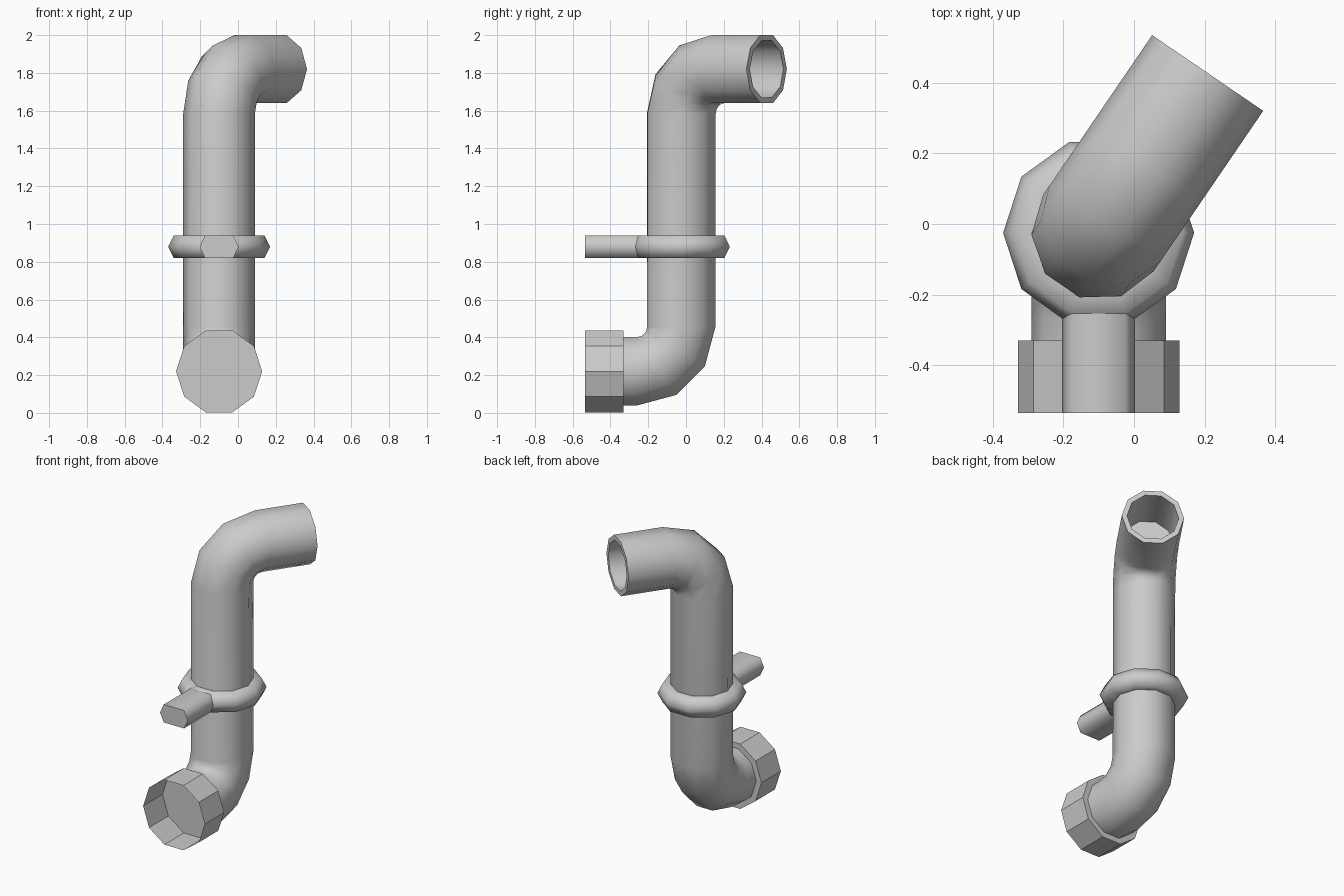
import bpy, math
from mathutils import Vector

if "Cube" in bpy.data.objects:
    bpy.data.objects.remove(bpy.data.objects["Cube"])

N = 10                              # sides of every round part
AX, AY = -0.10, -0.025              # axis of the upright pipe
R, R_IN, BEND = 0.19, 0.158, 0.235  # pipe radius, bore radius, bend radius
TURN = math.radians(34.3)           # heading of the upper outlet
Z_LOW, Z_HIGH = 0.22, 1.82          # heights of the two horizontal runs

X, Y, Z = Vector((1, 0, 0)), Vector((0, 1, 0)), Vector((0, 0, 1))

grey = bpy.data.materials.new("light_grey")
grey.diffuse_color = (0.6, 0.6, 0.6, 1)
grey.use_nodes = True
grey.node_tree.nodes["Principled BSDF"].inputs["Base Color"].default_value = grey.diffuse_color


def ring(center, u, v, r, shift=0):
    """Regular polygon of N points in the plane of u and v."""
    angles = [2 * math.pi * (i + shift) / N for i in range(N)]
    return [center + u * (r * math.cos(a)) + v * (r * math.sin(a)) for a in angles]


def loft(name, rings, cap_start=False, cap_end=False, closed=False, angle=50):
    """Skin consecutive rings of points into one mesh."""
    n = len(rings[0])
    verts = [p for rg in rings for p in rg]
    faces = []
    m = len(rings)
    for k in range(m if closed else m - 1):
        a, b = k * n, ((k + 1) % m) * n
        for i in range(n):
            j = (i + 1) % n
            faces.append((a + i, a + j, b + j, b + i))
    if cap_start:
        faces.append(tuple(reversed(range(n))))
    if cap_end:
        faces.append(tuple(range((m - 1) * n, m * n)))
    mesh = bpy.data.meshes.new(name)
    mesh.from_pydata(verts, [], faces)
    mesh.materials.append(grey)
    obj = bpy.data.objects.new(name, mesh)
    bpy.context.collection.objects.link(obj)
    bpy.ops.object.select_all(action='DESELECT')
    obj.select_set(True)
    bpy.context.view_layer.objects.active = obj
    bpy.ops.object.shade_smooth_by_angle(angle=math.radians(angle))
    return obj


# Pipe: lower inlet, lower bend, upright, upper bend, bored outlet
low_c = Vector((AX, AY - BEND, Z_LOW + BEND))
rings = [ring(Vector((AX, -0.33, Z_LOW)), X, -Z, R)]
for deg in (90, 60, 30, 0):
    t = math.radians(deg)
    out = Y * math.cos(t) - Z * math.sin(t)
    rings.append(ring(low_c + out * BEND, X, out, R))

head = Vector((math.sin(TURN), math.cos(TURN), 0))
side = Vector((math.cos(TURN), -math.sin(TURN), 0))
high_c = Vector((AX, AY, Z_HIGH - BEND)) + head * BEND
for deg in (0, 30, 60, 90):
    t = math.radians(deg)
    out = Z * math.sin(t) - head * math.cos(t)
    rings.append(ring(high_c + out * BEND, side, -out, R, 1))

mouth = Vector((AX, AY, Z_HIGH)) + head * 0.547
rings.append(ring(mouth, side, -Z, R, 1))
rings.append(ring(mouth, side, -Z, R_IN, 1))
rings.append(ring(mouth - head * 0.32, side, -Z, R_IN, 1))
loft("pipe", rings, cap_start=True, cap_end=True)

# Socket collar: thin open sleeve with a flat back shoulder
back, front = Vector((AX, -0.33, Z_LOW)), Vector((AX, -0.535, Z_LOW))
loft("socket_collar", [ring(front, X, -Z, 0.228), ring(back, X, -Z, 0.228),
                       ring(back, X, -Z, R)], angle=30)

# Clamp ring around the upright
profile = [(0.17, 0.82), (0.24, 0.82), (0.27, 0.88), (0.24, 0.94), (0.17, 0.94)]
loft("clamp_ring", [ring(Vector((AX, AY, z)), X, Y, r) for r, z in profile],
     closed=True, angle=70)

# Clamp arm: hexagonal bar reaching forward
hexagon = [(-0.103, 0.88), (-0.075, 0.82), (0.075, 0.82),
           (0.103, 0.88), (0.075, 0.94), (-0.075, 0.94)]
loft("clamp_arm", [[Vector((AX + x, y, z)) for x, z in hexagon] for y in (-0.535, -0.19)],
     cap_start=True, cap_end=True, angle=70)

# Make all face normals consistent
for obj in bpy.context.collection.objects:
    bpy.context.view_layer.objects.active = obj
    bpy.ops.object.mode_set(mode='EDIT')
    bpy.ops.mesh.select_all(action='SELECT')
    bpy.ops.mesh.normals_make_consistent(inside=False)
    bpy.ops.object.mode_set(mode='OBJECT')
